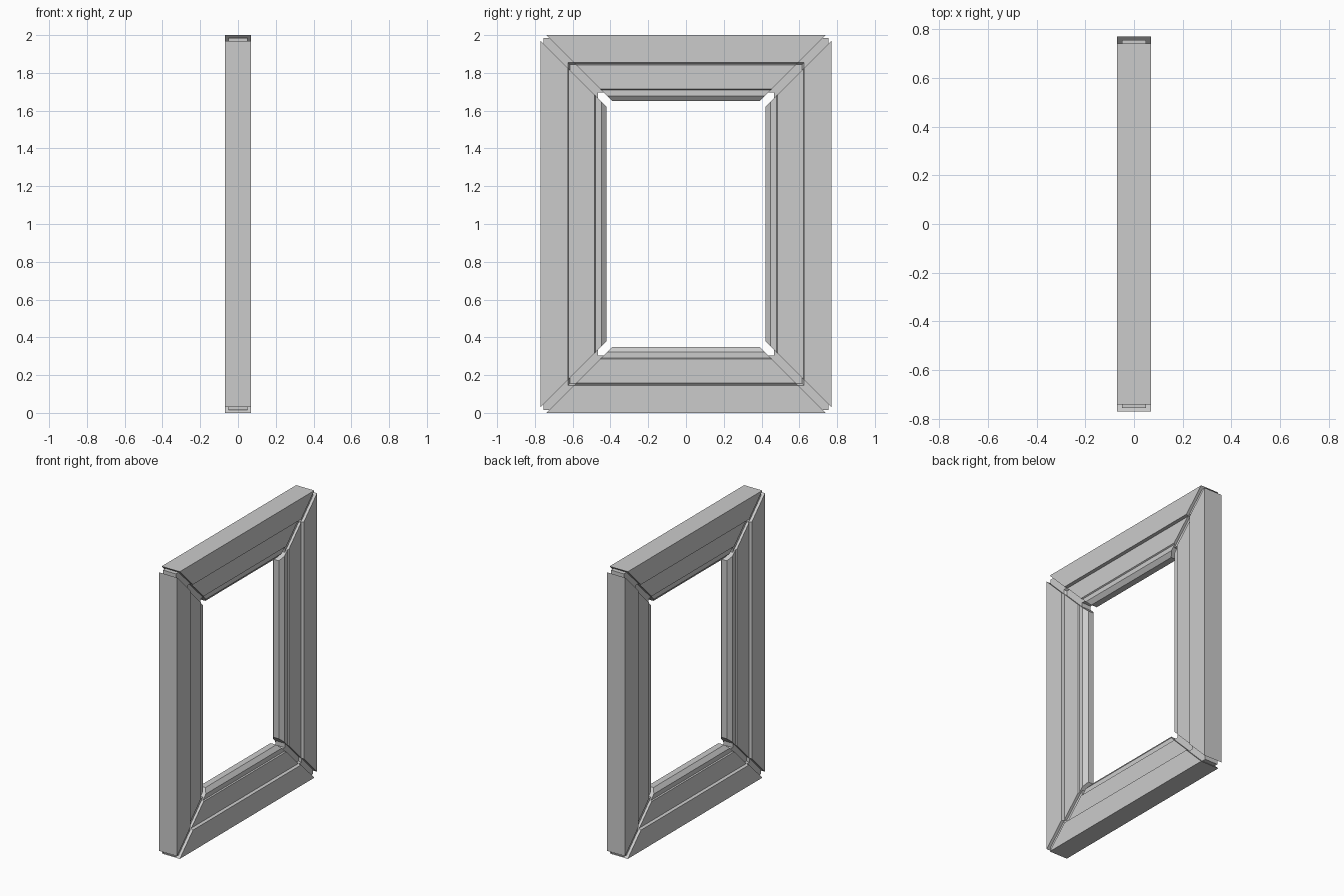
import bpy, bmesh

if "Cube" in bpy.data.objects:
    bpy.data.objects.remove(bpy.data.objects["Cube"])

W, H = 0.77, 2.0      # half width in y, full height in z
GAP = 0.03            # setback of each member from the mitre line

# Half profiles: (distance in from outer edge, half thickness in x)
MEMBER = [(0.0, 0.07), (0.145, 0.07), (0.149, 0.049), (0.155, 0.049), (0.157, 0.053),
          (0.285, 0.053), (0.29, 0.045), (0.322, 0.045), (0.35, 0.022)]
CORE = [(0.015, 0.05), (0.145, 0.05), (0.155, 0.035), (0.305, 0.035)]


def closed(half):
    return half + [(d, -x) for d, x in reversed(half)]


def sweep(name, sections, loop=False):
    """Skin a list of matching cross-sections into one object."""
    bm = bmesh.new()
    rings = [[bm.verts.new(p) for p in s] for s in sections]
    n = len(rings[0])
    pairs = list(zip(rings, rings[1:]))
    if loop:
        pairs.append((rings[-1], rings[0]))
    else:
        bm.faces.new(rings[0])
        bm.faces.new(rings[-1])
    for a, b in pairs:
        for i in range(n):
            j = (i + 1) % n
            bm.faces.new((a[i], a[j], b[j], b[i]))
    bmesh.ops.recalc_face_normals(bm, faces=bm.faces)
    me = bpy.data.meshes.new(name)
    bm.to_mesh(me)
    bm.free()
    ob = bpy.data.objects.new(name, me)
    bpy.context.collection.objects.link(ob)
    return ob


def corner(profile, sy, sz, gy=0.0, gz=0.0):
    """Cross-section on the mitre at one corner, set back by gy / gz."""
    return [(x, sy * (W - d - gy), H / 2 + sz * (H / 2 - d - gz)) for d, x in profile]


member, core = closed(MEMBER), closed(CORE)

# Horizontal rails
for name, sz in (("top_rail", 1), ("bottom_rail", -1)):
    sweep(name, [corner(member, sy, sz, gy=GAP) for sy in (-1, 1)])

# Vertical stiles
for name, sy in (("right_stile", 1), ("left_stile", -1)):
    sweep(name, [corner(member, sy, sz, gz=GAP) for sz in (-1, 1)])

# Recessed inner core visible in the mitre gaps
sweep("inner_core", [corner(core, sy, sz) for sy, sz in ((-1, -1), (1, -1), (1, 1), (-1, 1))], loop=True)
